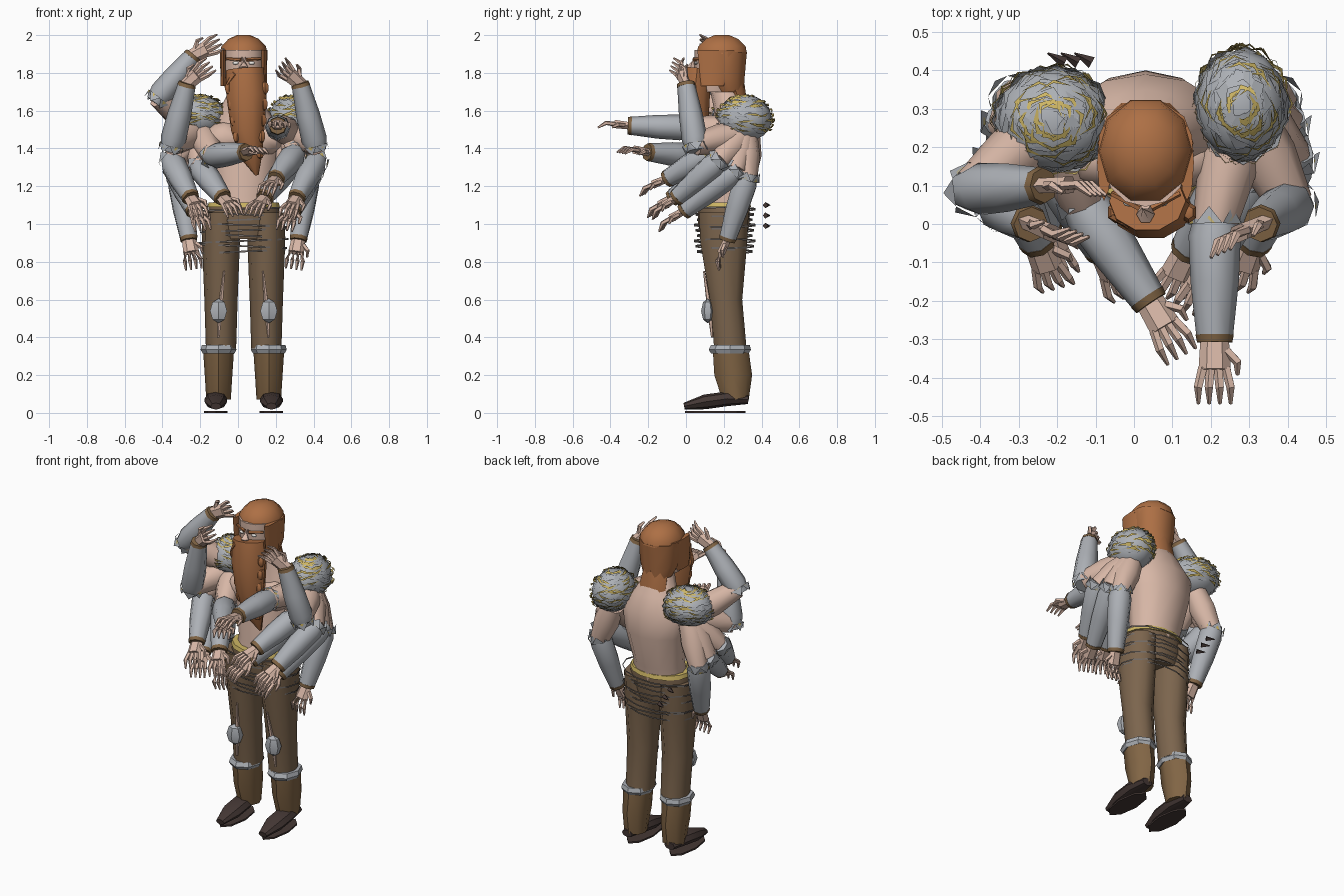
import bpy, bmesh, random
from math import sin, cos, pi, radians
from mathutils import Vector as V

if "Cube" in bpy.data.objects:
    bpy.data.objects.remove(bpy.data.objects["Cube"])

random.seed(4)
CX = .03  # body centre line
COLS = dict(skin='ad7861', steel='6b7078', gold='9e7821', hair='6b290f', cloth='332113', boot='38210f',
            dark='0f0a09', strap='292421', eye='ccc7bf')
MATS = {}
for key, c in COLS.items():
    MATS[key] = bpy.data.materials.new(key)
    MATS[key].diffuse_color = [b / 255 for b in bytes.fromhex(c + 'ff')]
SIDES = ((-1, 'left'), (1, 'right'))


def finish(name, bm, mat, smooth=0):
    bmesh.ops.recalc_face_normals(bm, faces=bm.faces)
    me = bpy.data.meshes.new(name)
    bm.to_mesh(me)
    bm.free()
    ob = bpy.data.objects.new(name, me)
    bpy.context.collection.objects.link(ob)
    me.materials.append(MATS[mat])
    if smooth:
        bpy.ops.object.select_all(action='DESELECT')
        ob.select_set(True)
        bpy.context.view_layer.objects.active = ob
        bpy.ops.object.shade_smooth_by_angle(angle=radians(smooth))
    return ob


def ellipse(c, u, v, n):
    return [V(c) + u * cos(2 * pi * i / n) + v * sin(2 * pi * i / n) for i in range(n)]


def bridge(bm, rings, caps=True):
    vs = [[bm.verts.new(p) for p in r] for r in rings]
    n = len(vs[0])
    for a, b in zip(vs, vs[1:]):
        for i in range(n):
            bm.faces.new((a[i], a[(i + 1) % n], b[(i + 1) % n], b[i]))
    if caps:
        bm.faces.new(vs[0])
        bm.faces.new(vs[-1])


def loft(name, x, secs, mat, n=10, smooth=50):
    """Stacked ellipses around x: (y, z, half width, half depth)."""
    bm = bmesh.new()
    bridge(bm, [ellipse((x, y, z), V((rx, 0, 0)), V((0, ry, 0)), n) for y, z, rx, ry in secs])
    return finish(name, bm, mat, smooth)


def tube(bm, pts, radii, n=8, flat=1, up=V((0, 0, 1))):
    pts, rings = [V(p) for p in pts], []
    for i, p in enumerate(pts):
        d = (pts[min(i + 1, len(pts) - 1)] - pts[max(i - 1, 0)]).normalized()
        u = d.cross(up if abs(d.dot(up)) < .95 else V((0, 1, 0))).normalized()
        rings.append(ellipse(p, u * radii[i], u.cross(d) * radii[i] * flat, n))
    bridge(bm, rings)


def part(name, mat, pts, radii, n=8, smooth=50, flat=1):
    bm = bmesh.new()
    tube(bm, pts, radii, n, flat)
    finish(name, bm, mat, smooth)


def ball(name, c, r, mat, seg=8, rings=6):
    bm = bmesh.new()
    bmesh.ops.create_uvsphere(bm, u_segments=seg, v_segments=rings, radius=1)
    bmesh.ops.scale(bm, vec=r, verts=bm.verts)
    bmesh.ops.translate(bm, vec=c, verts=bm.verts)
    return finish(name, bm, mat, 35)


def shards(name, c, r, mat, count, width, lift):
    """Pointed scraps laid in nine bands over an ellipsoid."""
    bm = bmesh.new()
    for k in range(count):
        th, ph = .3 + k % 9 * .22 + random.uniform(-.05, .05), random.uniform(0, 2 * pi)
        dp, tilt = .32 / max(sin(th), .35), random.uniform(-.15, .15)
        corners = ((-tilt, -dp, 1), (-width, 0, lift), (tilt, dp, 1), (width, 0, lift - .03))
        bm.faces.new([bm.verts.new(V(c) + s * V((r[0] * sin(th + t) * cos(ph + p),
                                                 r[1] * sin(th + t) * sin(ph + p), r[2] * cos(th + t))))
                      for t, p, s in corners])
    finish(name, bm, mat)


def arm(tag, s, e, w):
    """Bare upper arm, guarded forearm and open hand from shoulder, elbow and wrist."""
    f = (w - e).normalized()
    part('upper_arm_' + tag, 'skin', [s, s.lerp(e, .45), e], [.07, .078, .058])
    part('forearm_guard_' + tag, 'steel', [e - f * .035, e + f * .03, e.lerp(w, .5), w], [.05, .068, .063, .047])
    part('wrist_band_' + tag, 'boot', [w - f * .012, w + f * .008], [.05, .046])
    # jagged elbow plates with gold trim
    a = f.cross(V((.3, .2, 1))).normalized()
    for mat, size in (('steel', .045), ('gold', .02)):
        bm = bmesh.new()
        for o in ellipse((0, 0, 0), a, a.cross(f), 6):
            g, p = o.cross(f) * size * .8, e + o * .063
            bm.faces.new([bm.verts.new(q) for q in (p + g, p - g, p - f * size)])
        finish('elbow_%s_%s' % (mat, tag), bm, mat)
    # raised hands fold inward over the head, the others follow the forearm
    d = f + V((0, -.1, .1))
    if w.z - e.z > .15:
        d = f + V((-.7 if w.x > CX else .7, -.25 if w.y < .05 else 0, -.1))
    d.normalize()
    ref = V((1, 0, 0)) if abs(d.x) < .7 else V((0, 0, 1))
    u = (ref - d * ref.dot(d)).normalized()
    nrm = d.cross(u)
    nrm = nrm if nrm.z < 0 else -nrm
    bm = bmesh.new()
    tube(bm, [w - d * .02, w + d * .03, w + d * .08], [.036, .039, .042], 6, .6, nrm)
    for k in range(4):
        spread = u * (k - 1.5) * .02
        b = w + d * .075 + spread
        j = b + d * .05 + spread * .4
        tube(bm, [b, j, j + d * .04 + nrm * .03], [.013, .012, .005], 5)
    b = w + d * .03 + u * .03
    tube(bm, [b, b + (d + u) * .03, b + d * .06 + u * .03 + nrm * .02], [.014, .012, .006], 5)
    finish('hand_' + tag, bm, 'skin')


# torso with chest
loft('torso', CX, [(.2, 1, .17, .13), (.22, 1.15, .155, .125), (.25, 1.36, .19, .15), (.26, 1.5, .21, .13),
                   (.25, 1.6, .13, .1), (.2, 1.72, .07, .075)], 'skin', 12)
for s, n in SIDES:
    ball('chest_' + n, (CX + s * .1, .17, 1.45), (.11, .08, .09), 'skin')

# layered shoulder guards
GUARDS = {-1: (V((-.21, .27, 1.57)), V((.15, .135, .11))), 1: (V((.28, .31, 1.555)), V((.12, .145, .12)))}
for s, n in SIDES:
    c, r = GUARDS[s]
    ball('shoulder_guard_' + n, c, r, 'steel', 12, 8)
    shards('shoulder_scales_' + n, c, r, 'steel', 90, .14, 1.08)
    shards('shoulder_gold_' + n, c, r, 'gold', 100, .05, 1.12)

# arms as side offset, depth and height of elbow and wrist; side 0 means both flanks
ARMS = [(0, (.38, .05, 1.42), (.3, 0, 1.74)),
        (0, (.38, .17, 1.33), (.28, -.05, 1.14)),
        (0, (.23, .14, 1.3), (.11, -.07, 1.14)),
        (0, (.34, .32, 1.24), (.29, .22, .92)),
        (0, (.36, .26, 1.28), (.26, -.01, 1.07)),
        (-1, (.45, .09, 1.67), (.27, .1, 1.89)),
        (-1, (.16, .05, 1.36), (-.01, -.2, 1.38)),
        (1, (.18, 0, 1.51), (.18, -.3, 1.52)),
        (1, (.27, .12, 1.37), (.17, -.1, 1.24))]
for i, (which, e, w) in enumerate(ARMS):
    for s, n in SIDES:
        if which in (0, s):
            e2, w2 = (V((CX + s * p[0], p[1], p[2])) for p in (e, w))
            sh = (GUARDS[s][0] - V((0, 0, .07))).lerp(e2, .12)
            arm('%s_%d' % (n, i + 1), sh, e2, w2)

# face and its details
loft('face', CX, [(.15, 1.7, .085, .09), (.145, 1.8, .105, .1), (.145, 1.92, .105, .1)], 'skin', 12)
part('nose', 'skin', [(CX, .05, 1.88), (CX, .025, 1.83), (CX, .04, 1.8)], [.014, .024, .018], 6)
for s, n in SIDES:
    part('brow_' + n, 'hair', [(CX + s * .015, .042, 1.87), (CX + s * .09, .08, 1.875)], [.01, .007], 5)
    ball('eye_' + n, (CX + s * .042, .055, 1.852), (.017, .01, .009), 'eye')
    part('moustache_' + n, 'hair', [(CX, .03, 1.8), (CX + s * .05, .01, 1.79), (CX + s * .09, .02, 1.73)],
         [.02, .022, .008], 6)
    loft('side_lock_' + n, CX + s * .108, [(.14, 1.73, .014, .06), (.16, 1.92, .018, .1)], 'hair', 8)
    for k in range(5):  # braided tufts along the beard edge
        ball('beard_tuft_%s_%d' % (n, k), (.047 + k * .004 + s * (.095 - k * .01), .03, 1.72 - k * .085),
             (.024, .03, .036), 'hair', 6, 5)

# hair cap, back hair, nape, long beard
loft('hair_cap', CX, [(.19, 1.9, .125, .14), (.19, 1.94, .118, .132), (.19, 1.98, .08, .09),
                      (.19, 2, .035, .04)], 'hair')
loft('back_hair', CX, [(.23, 1.7, .09, .08), (.21, 1.77, .12, .105), (.21, 1.91, .125, .118)], 'hair')
loft('nape_hair', CX, [(.31, 1.54, .07, .03), (.29, 1.63, .09, .035), (.25, 1.74, .08, .06)], 'hair', 8)
part('beard', 'hair', [(.035, .06, 1.82), (.045, .045, 1.68), (.052, .05, 1.5), (.07, .06, 1.36), (.1, .08, 1.26)],
     [.1, .107, .088, .06, .012], 10, 40, .8)

# hips, gold waistband and straps
loft('hips', CX, [(.2, .92, .17, .12), (.2, 1, .2, .14), (.2, 1.09, .185, .14)], 'cloth', 14)
loft('waistband', CX, [(.2, 1.09, .192, .148), (.2, 1.115, .185, .143)], 'gold', 14)
bm = bmesh.new()
for k in range(9):
    grow, slope = .008 * (k % 3), .05 * (-1) ** k
    base = ellipse((CX, .205, .85 + k * .028), V((.222 + grow, 0, slope * .2)), V((0, .15 + grow, 0)), 14)
    bridge(bm, [base, [p + V((0, 0, .009)) for p in base]], False)
finish('hip_straps', bm, 'strap')
for k in range(3):  # loose dark spikes behind the hip
    x, z = -.11 - k * .035, .99 + k * .055
    part('spike_%d' % k, 'dark', [(x, .42, z), (x - .045, .445, z)], [.016, .002], 4, 0)

# trousers, boots, cuffs, knee pads, feet
for s, n in SIDES:
    x = CX + s * .12
    loft('trouser_' + n, x, [(.2, 1.06, .1, .138), (.2, .9, .1, .13), (.212, .6, .088, .09),
                             (.235, .34, .08, .09)], 'cloth')
    x = CX + s * .133
    loft('boot_' + n, x, [(.235, .35, .083, .094), (.25, .2, .073, .1), (.262, .07, .065, .07)], 'boot', 8)
    loft('cuff_' + n, x, [(.232, .315, .084, .1), (.232, .335, .095, .112), (.235, .36, .088, .102)], 'steel', 8, 0)
    ball('knee_pad_' + n, (x, .115, .54), (.052, .035, .065), 'steel', 6, 4)
    part('torn_seam_' + n, 'skin', [(x, .138, .4), (x - s * .01, .125, .55), (x - s * .03, .095, .75)],
         [.006, .014, .005], 5)
    x = CX + s * .147
    part('foot_' + n, 'dark', [(x, .33, .07), (x, .22, .075), (x, .1, .058), (x, -.01, .035)],
         [.035, .06, .06, .028], 8, 30, .65)
    loft('sole_' + n, x, [(.155, 0, .062, .16), (.155, .01, .062, .16)], 'dark', 8, 0)

for m in bpy.data.materials:
    if m.users and not m.is_grease_pencil:
        m.use_nodes = True
        m.node_tree.nodes["Principled BSDF"].inputs["Base Color"].default_value = m.diffuse_color
